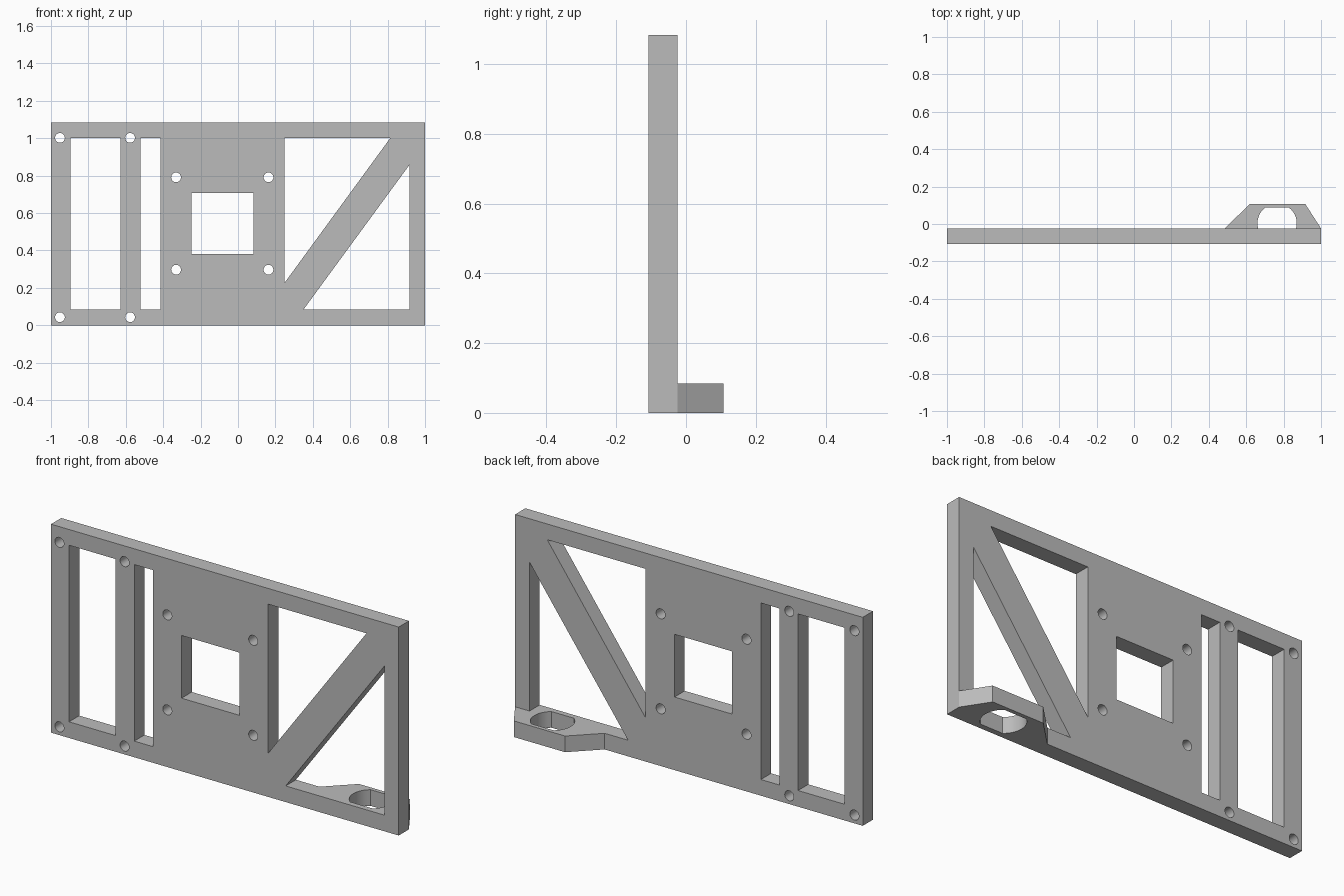
import bpy, bmesh
from math import cos, sin, pi, asin
from mathutils import Vector

cube = bpy.data.objects.get("Cube")
if cube:
    bpy.data.objects.remove(cube, do_unlink=True)

FRONT, FACE, BACK = -0.108, -0.024, 0.108   # plate front, plate rear, tab rear
HEIGHT, RIM, TOP = 1.084, 0.084, 1.002

grey = bpy.data.materials.new("grey plastic")
grey.use_nodes = True
colour = (0.5, 0.5, 0.5, 1)
grey.diffuse_color = colour
grey.node_tree.nodes["Principled BSDF"].inputs["Base Color"].default_value = colour


def prism(name, points, offset):
    """Extrude a closed 3D outline along an offset."""
    bm = bmesh.new()
    face = bm.faces.new([bm.verts.new(p) for p in points])
    grown = bmesh.ops.extrude_face_region(bm, geom=[face])["geom"]
    bmesh.ops.translate(bm, vec=Vector(offset),
                        verts=[v for v in grown if isinstance(v, bmesh.types.BMVert)])
    bmesh.ops.recalc_face_normals(bm, faces=bm.faces)
    mesh = bpy.data.meshes.new(name)
    bm.to_mesh(mesh)
    bm.free()
    mesh.materials.append(grey)
    obj = bpy.data.objects.new(name, mesh)
    bpy.context.collection.objects.link(obj)
    return obj


def upright(name, outline, y0, y1):
    return prism(name, [(x, y0, z) for x, z in outline], (0, y1 - y0, 0))


def flat(name, outline, z0, z1):
    return prism(name, [(x, y, z0) for x, y in outline], (0, 0, z1 - z0))


def box(x0, x1, z0, z1):
    return [(x0, z0), (x1, z0), (x1, z1), (x0, z1)]


def circle(cx, cz, r, n=32):
    return [(cx + r * cos(2 * pi * i / n), cz + r * sin(2 * pi * i / n)) for i in range(n)]


# Main plate and the foot tab behind it
plate = upright("bracket_plate", box(-1, 1, 0, HEIGHT), FRONT, FACE)
tab = flat("foot_tab", [(0.485, FACE), (0.55, -0.06), (0.95, -0.06), (1, FACE),
                        (0.915, BACK), (0.62, BACK)], 0, RIM)

# Windows: two slots, the square and the two triangles beside the brace
windows = [
    box(-0.896, -0.628, RIM, TOP),
    box(-0.521, -0.414, RIM, TOP),
    box(-0.249, 0.083, 0.38, 0.706),
    [(0.249, TOP), (0.249, 0.227), (0.815, TOP)],
    [(0.917, RIM), (0.917, 0.858), (0.35, RIM)],
]
# Screw holes
windows += [circle(x, z, 0.026) for x in (-0.952, -0.577) for z in (0.043, TOP)]
windows += [circle(x, z, 0.026) for x in (-0.331, 0.163) for z in (0.297, 0.791)]
cutters = [upright("opening_cutter", w, FRONT - 0.1, FACE + 0.1) for w in windows]

# Round tab hole with a flat at the front and rear
radius, half = 0.105, 0.083
lim = asin(half / radius)
arc = [-lim + 2 * lim * i / 12 for i in range(13)]
ring = [(0.765 + radius * cos(a), 0.004 + radius * sin(a)) for a in arc]
ring += [(0.765 - radius * cos(a), 0.004 + radius * sin(a)) for a in reversed(arc)]
tab_cutter = flat("tab_hole_cutter", ring, -0.1, RIM + 0.05)


def combine(target, other, operation):
    mod = target.modifiers.new(other.name, "BOOLEAN")
    mod.operation, mod.object, mod.solver = operation, other, "EXACT"
    other.hide_render = True


# Openings are cut before the tab is joined, so they leave the tab whole
for c in cutters:
    combine(plate, c, "DIFFERENCE")
combine(plate, tab, "UNION")
combine(plate, tab_cutter, "DIFFERENCE")

# Bake the result and drop the helpers
graph = bpy.context.evaluated_depsgraph_get()
baked = bpy.data.meshes.new_from_object(plate.evaluated_get(graph))
plate.modifiers.clear()
plate.data = baked
for helper in cutters + [tab, tab_cutter]:
    bpy.data.objects.remove(helper, do_unlink=True)

# Smooth hole walls, crisp edges
bpy.ops.object.select_all(action="DESELECT")
plate.select_set(True)
bpy.context.view_layer.objects.active = plate
bpy.ops.object.shade_smooth_by_angle(angle=pi / 6)
